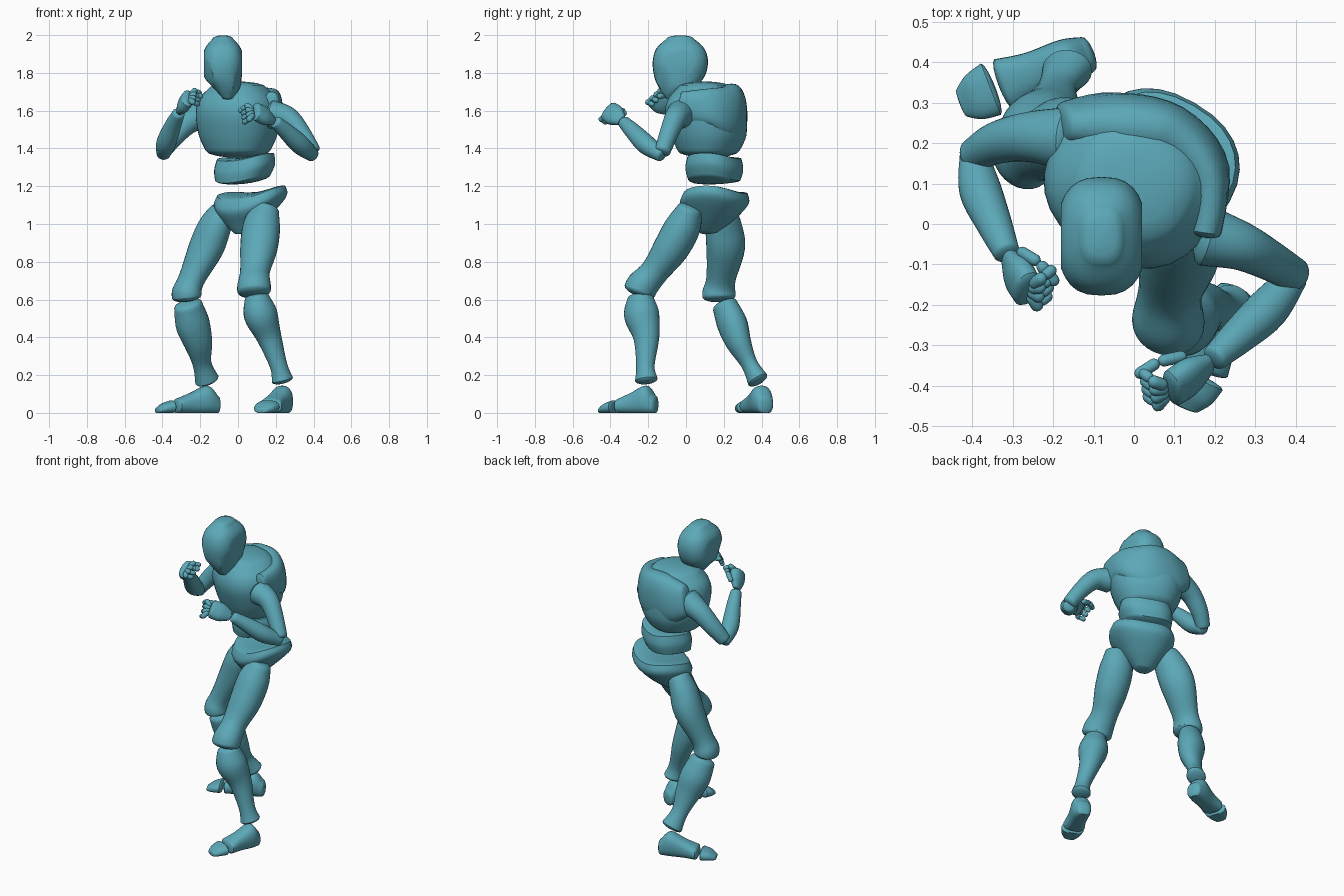
import bpy, bmesh, math
from mathutils import Vector

old = bpy.data.objects.get("Cube")
if old:
    bpy.data.objects.remove(old, do_unlink=True)

teal = bpy.data.materials.new("teal")
teal.use_nodes = True
colour = (.107, .392, .479, 1)
teal.diffuse_color = colour
teal.node_tree.nodes["Principled BSDF"].inputs["Base Color"].default_value = colour

UP = Vector((0, 0, 1))
FORWARD = Vector((0, -1, 0))
BODY = Vector((-.5, -.87, 0))       # direction the trunk faces
LEFT_STEP = Vector((-.4, -.9, 0))   # directions the legs face
RIGHT_STEP = Vector((-.9, -.4, 0))
parts = []


def spline(before, start, end, after, t):
    """Catmull-Rom blend of four number tuples."""
    return [(2 * b + (c - a) * t + (2 * a - 5 * b + 4 * c - d) * t * t
             + (3 * b - a - 3 * c + d) * t ** 3) / 2
            for a, b, c, d in zip(before, start, end, after)]


def signed_power(value, power):
    return math.copysign(abs(value) ** (2 / power), value)


def loft(name, sections, facing=FORWARD, normal=None, power=2, dome=.35,
         sides=28, steps=5, saddle=0, cuts=()):
    """Skin smooth rings through sections (x, y, z, half width, half depth)."""
    ends = [sections[0], *sections, sections[-1]]
    dense = [spline(*ends[i:i + 4], s / steps)
             for i in range(len(sections) - 1) for s in range(steps)]
    dense.append(list(sections[-1]))
    points = [Vector(d[:3]) for d in dense]
    last = len(dense) - 1

    rings = []
    for i, (*_, width, depth) in enumerate(dense):
        along = points[min(i + 1, last)] - points[max(i - 1, 0)]
        rings.append((points[i], Vector(normal or along).normalized(), width, depth))

    # Rounded ends
    def cap(ring, sign):
        centre, axis, width, depth = ring
        rise = dome * min(width, depth) * sign
        return [(centre + axis * rise * math.sin(angle), axis,
                 width * math.cos(angle), depth * math.cos(angle))
                for angle in map(math.radians, (25, 50, 70, 84))]
    rings = cap(rings[0], -1)[::-1] + rings + cap(rings[-1], 1)

    bm = bmesh.new()
    loops = []
    for centre, axis, width, depth in rings:
        ahead = (facing - axis * facing.dot(axis)).normalized()
        across = axis.cross(ahead)
        loop = []
        for k in range(sides):
            angle = math.tau * k / sides
            u = signed_power(math.cos(angle), power) * width
            v = signed_power(math.sin(angle), power) * depth
            co = centre + across * u + ahead * v
            co.z = max(co.z + saddle * u * u, 0)
            loop.append(bm.verts.new(co))
        loops.append(loop)
    for low, high in zip(loops, loops[1:]):
        for k in range(sides):
            following = (k + 1) % sides
            bm.faces.new((low[k], low[following], high[following], high[k]))
    bm.faces.new(loops[0][::-1])
    bm.faces.new(loops[-1])

    # Flat facets sliced off the form
    for co, no in cuts:
        geom = bm.verts[:] + bm.edges[:] + bm.faces[:]
        bmesh.ops.bisect_plane(bm, geom=geom, plane_co=co, plane_no=no, clear_outer=True)
        rim = [e for e in bm.edges if e.is_boundary]
        bmesh.ops.holes_fill(bm, edges=rim, sides=0)
    bmesh.ops.recalc_face_normals(bm, faces=bm.faces[:])
    mesh = bpy.data.meshes.new(name)
    bm.to_mesh(mesh)
    bm.free()
    mesh.materials.append(teal)
    ob = bpy.data.objects.new(name, mesh)
    bpy.context.collection.objects.link(ob)
    parts.append(ob)


def limb(name, path, ratio=1, **style):
    """Loft along (x, y, z, half width) with one depth to width ratio."""
    loft(name, [(*p, p[-1] * ratio) for p in path], **style)


def capsule(name, start, end, radius):
    limb(name, [(*start, radius), (*end, radius)], facing=Vector((.3, .5, .8)),
         dome=1, sides=12, steps=1)


def foot(side, heel, ankle, ball, tip):
    """Foot body and separate toe cap along the heel to tip line."""
    heel, ankle, ball, tip = (Vector((*p, 0)) for p in (heel, ankle, ball, tip))
    ahead = (tip - heel).normalized()
    style = dict(facing=UP, normal=ahead, power=2.4)

    def station(p, width, height):
        return (p.x, p.y, height * .9, width, height)
    loft(side + "_foot", [station(heel + ahead * .015, .045, .05),
                          station(ankle, .058, .076),
                          station(ankle.lerp(ball, .5), .056, .056),
                          station(ball - ahead * .015, .066, .04)], **style)
    loft(side + "_toes", [station(ball + ahead * .02, .068, .035),
                          station(ball.lerp(tip, .6), .058, .027),
                          station(tip - ahead * .01, .036, .015)], **style)


def fist(side, wrist, knuckles, first, final, curl, thumb):
    """Palm, four curled fingers and a jointed thumb."""
    wrist, knuckles, first, final, curl = map(Vector, (wrist, knuckles, first, final, curl))
    limb(side + "_palm", [(*wrist, .03), (*wrist.lerp(knuckles, .5), .056), (*knuckles, .056)],
         ratio=.6, facing=(final - first).cross(knuckles - wrist), power=2.3)
    for i in range(4):
        base = first.lerp(final, i / 3)
        finger = f"{side}_finger_{i + 1}"
        capsule(finger + "_base", base.lerp(knuckles, .4), base, .016)
        capsule(finger + "_tip", base + curl * .6, base + curl, .014)
    joints = list(map(Vector, thumb))
    for segment, start, end in zip(("base", "tip"), joints, joints[1:]):
        capsule(f"{side}_thumb_{segment}", start.lerp(end, .2), start.lerp(end, .8), .015)


# Head with flat temples and angled cheeks
cheeks = []
for s in (-1, 1):
    cheeks.append(((-.08 + s * .1, 0, 1.85), (s, 0, 0)))
    cheeks.append(((-.075 + s * .07, -.12, 1.76), (s * .85, -.45, -.25)))
limb("head", [(-.055, -.07, 1.67, .03), (-.06, -.05, 1.72, .07), (-.08, -.035, 1.78, .1),
              (-.08, -.03, 1.86, .11), (-.08, -.03, 1.93, .095), (-.08, -.03, 1.98, .055)],
     ratio=1.33, normal=UP, power=2.6, dome=.35, cuts=cheeks)

# Trunk
limb("chest", [(0, .12, 1.39, .17), (0, .12, 1.47, .205), (0, .105, 1.58, .22),
               (0, .105, 1.66, .205), (0, .1, 1.72, .15)],
     ratio=.92, facing=BODY, normal=UP, power=2.3, dome=.25)
limb("upper_back", [(-.17, .25, 1.61, .1), (-.05, .25, 1.59, .15), (.09, .22, 1.59, .15),
                    (.185, .13, 1.62, .1), (.175, -.02, 1.62, .08)],
     ratio=.5, facing=-BODY, power=2.4)
limb("waist", [(.025, .15, 1.225, .145), (.035, .15, 1.28, .16), (.04, .15, 1.34, .15)],
     ratio=.88, facing=BODY, normal=(-.1, 0, 1), power=2.4, dome=.1, saddle=1)
limb("pelvis", [(.03, .12, .955, .05), (.045, .14, 1.01, .12),
                (.065, .15, 1.085, .193), (.07, .155, 1.145, .182)],
     ratio=.87, facing=BODY, normal=(-.15, -.05, 1), power=2.3, dome=.12, saddle=1.1)

# Left leg, leading
limb("left_thigh", [(.15, .02, 1.08, .07), (.125, -.015, .99, .1), (.11, -.08, .87, .1),
                    (.09, -.165, .75, .08), (.085, -.23, .675, .09), (.085, -.245, .645, .09)],
     ratio=.93, facing=LEFT_STEP)
limb("left_shin", [(.1, -.24, .61, .065), (.12, -.235, .52, .088), (.165, -.21, .4, .065),
                   (.215, -.215, .25, .046), (.235, -.21, .175, .057)],
     ratio=1.07, facing=LEFT_STEP)
foot("left", (.255, -.155), (.235, -.21), (.165, -.365), (.12, -.46))

# Right leg, trailing
limb("right_thigh", [(-.08, .19, 1.06, .08), (-.125, .2, .98, .1), (-.17, .21, .87, .105),
                     (-.245, .185, .71, .08), (-.27, .175, .64, .09), (-.27, .175, .615, .09)],
     ratio=.85, facing=RIGHT_STEP)
limb("right_shin", [(-.265, .205, .57, .065), (-.24, .245, .47, .078), (-.21, .28, .37, .065),
                    (-.19, .335, .26, .043), (-.165, .38, .175, .055)],
     ratio=1.18, facing=RIGHT_STEP)
foot("right", (-.1, .425), (-.165, .4), (-.335, .34), (-.435, .295))

# Left arm
limb("left_upper_arm", [(.18, -.03, 1.58, .075), (.265, -.055, 1.56, .06),
                        (.335, -.09, 1.48, .05), (.395, -.125, 1.385, .043)])
limb("left_forearm", [(.395, -.13, 1.365, .036), (.33, -.21, 1.42, .052),
                      (.255, -.28, 1.49, .044), (.2, -.33, 1.54, .033)], facing=UP)
fist("left", wrist=(.185, -.345, 1.55), knuckles=(.095, -.405, 1.595),
     first=(.05, -.39, 1.625), final=(.06, -.447, 1.555), curl=(-.025, .02, -.015),
     thumb=((.13, -.325, 1.58), (.06, -.34, 1.605), (.005, -.375, 1.6)))

# Right arm
limb("right_upper_arm", [(-.16, .21, 1.59, .08), (-.26, .215, 1.54, .062),
                         (-.34, .2, 1.46, .052), (-.395, .17, 1.385, .042)])
limb("right_forearm", [(-.395, .17, 1.37, .036), (-.38, .085, 1.43, .052),
                       (-.345, 0, 1.52, .044), (-.315, -.07, 1.585, .033)], facing=UP)
fist("right", wrist=(-.31, -.085, 1.6), knuckles=(-.265, -.16, 1.665),
     first=(-.23, -.135, 1.705), final=(-.24, -.2, 1.645), curl=(.025, .02, -.01),
     thumb=((-.285, -.065, 1.645), (-.235, -.095, 1.685), (-.19, -.15, 1.675)))

# Smooth shading with crisp rims
for ob in bpy.context.selected_objects:
    ob.select_set(False)
for ob in parts:
    ob.select_set(True)
bpy.context.view_layer.objects.active = parts[0]
bpy.ops.object.shade_smooth_by_angle(angle=math.radians(35))
